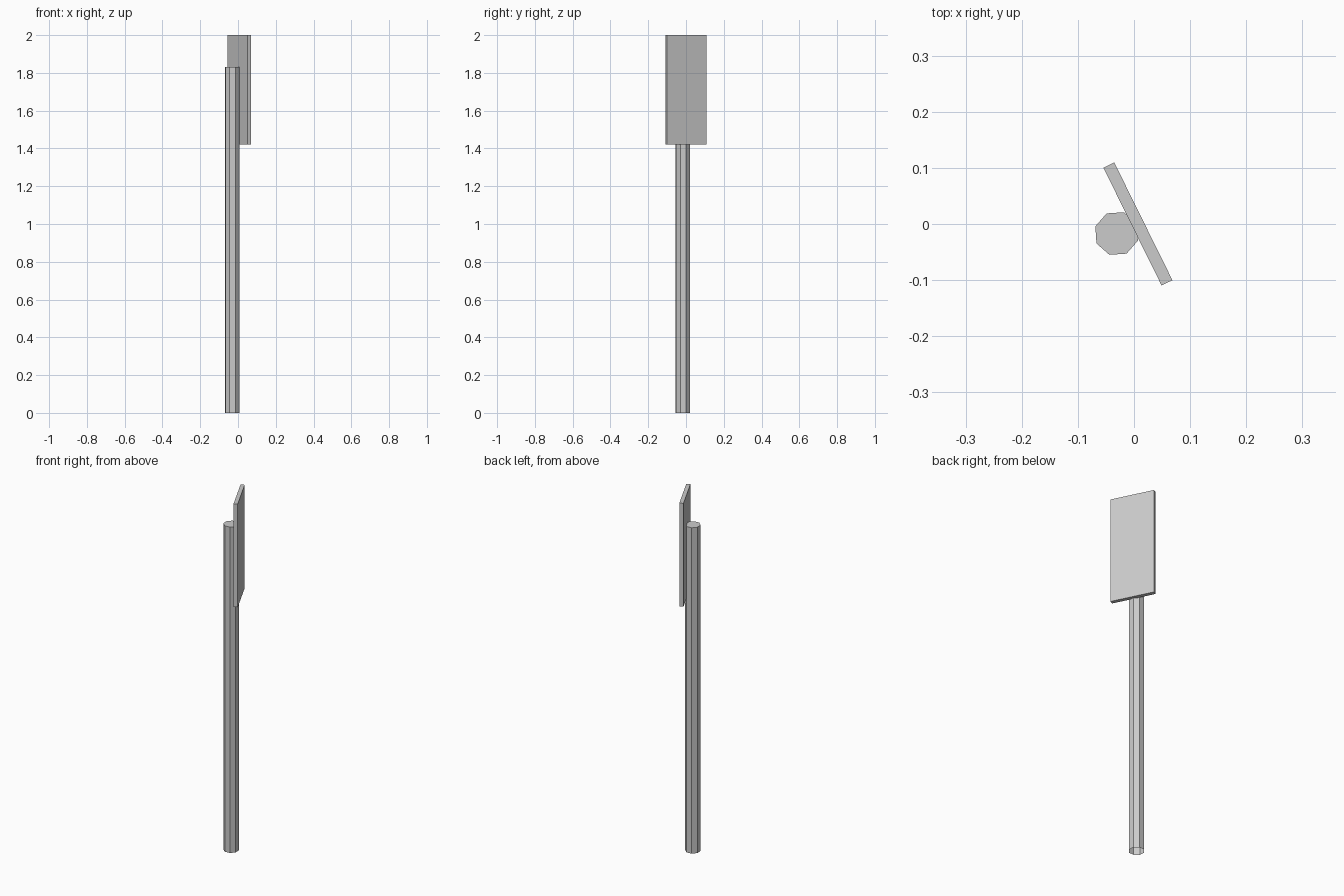
import bpy, bmesh, math
from mathutils import Matrix

if "Cube" in bpy.data.objects:
    bpy.data.objects.remove(bpy.data.objects["Cube"])

TURN = math.radians(26.3)


def add_object(name, bm, location):
    bmesh.ops.recalc_face_normals(bm, faces=bm.faces)
    mesh = bpy.data.meshes.new(name)
    bm.to_mesh(mesh)
    bm.free()
    obj = bpy.data.objects.new(name, mesh)
    obj.location = location
    obj.rotation_euler.z = TURN
    bpy.context.collection.objects.link(obj)
    return obj


# Eight-sided post, capped on top and open at the ground
bm = bmesh.new()
height = 1.83
bmesh.ops.create_cone(bm, cap_ends=True, segments=8, radius1=0.04, radius2=0.04,
                      depth=height, matrix=Matrix.Translation((0, 0, height / 2)))
bm.normal_update()
bottom = [f for f in bm.faces if f.normal.z < -0.9]
bmesh.ops.delete(bm, geom=bottom, context='FACES_ONLY')
add_object("post", bm, (-0.031, -0.017, 0))

# Thin sign panel fixed to the side of the post
bm = bmesh.new()
bmesh.ops.create_cube(bm, size=1, matrix=Matrix.Diagonal((0.0215, 0.234, 0.58, 1)))
add_object("sign_panel", bm, (0.007, 0.0, 1.71))
